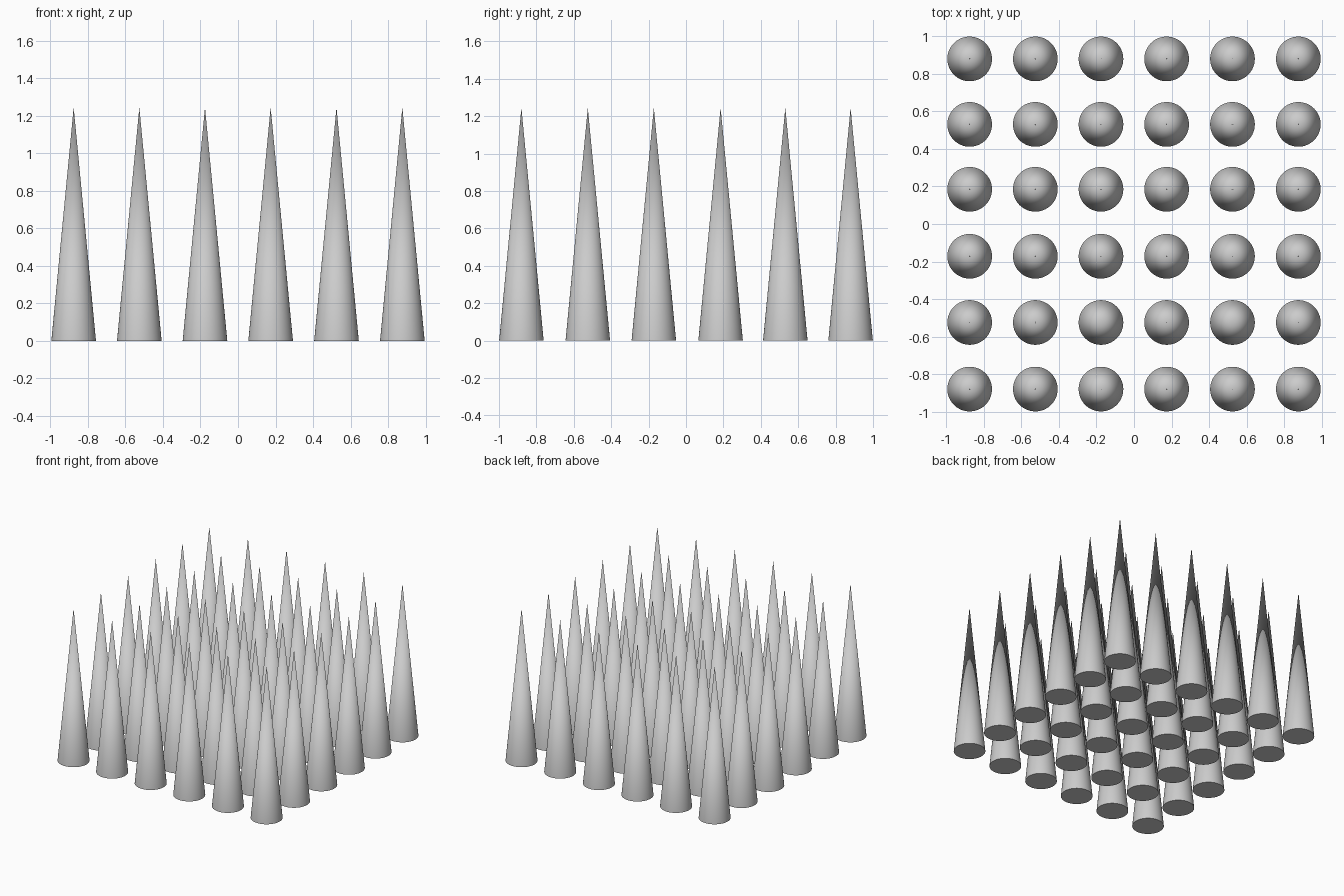
import bpy, math

if "Cube" in bpy.data.objects:
    bpy.data.objects.remove(bpy.data.objects["Cube"])

RADIUS, HEIGHT = 0.119, 1.245
XS = [-0.876, -0.526, -0.176, 0.174, 0.525, 0.876]
YS = [-0.880, -0.525, -0.172, 0.185, 0.531, 0.880]


def spike(name, x, y):
    # slender solid cone with a sharp tip, standing on the floor
    bpy.ops.mesh.primitive_cone_add(vertices=64, radius1=RADIUS, radius2=0,
                                    depth=HEIGHT, location=(x, y, HEIGHT / 2))
    bpy.context.object.name = name
    bpy.ops.object.shade_smooth_by_angle(angle=math.radians(30))


# six by six field of separate spikes
for row, y in enumerate(YS):
    for col, x in enumerate(XS):
        spike(f"spike_row{row + 1}_col{col + 1}", x, y)
